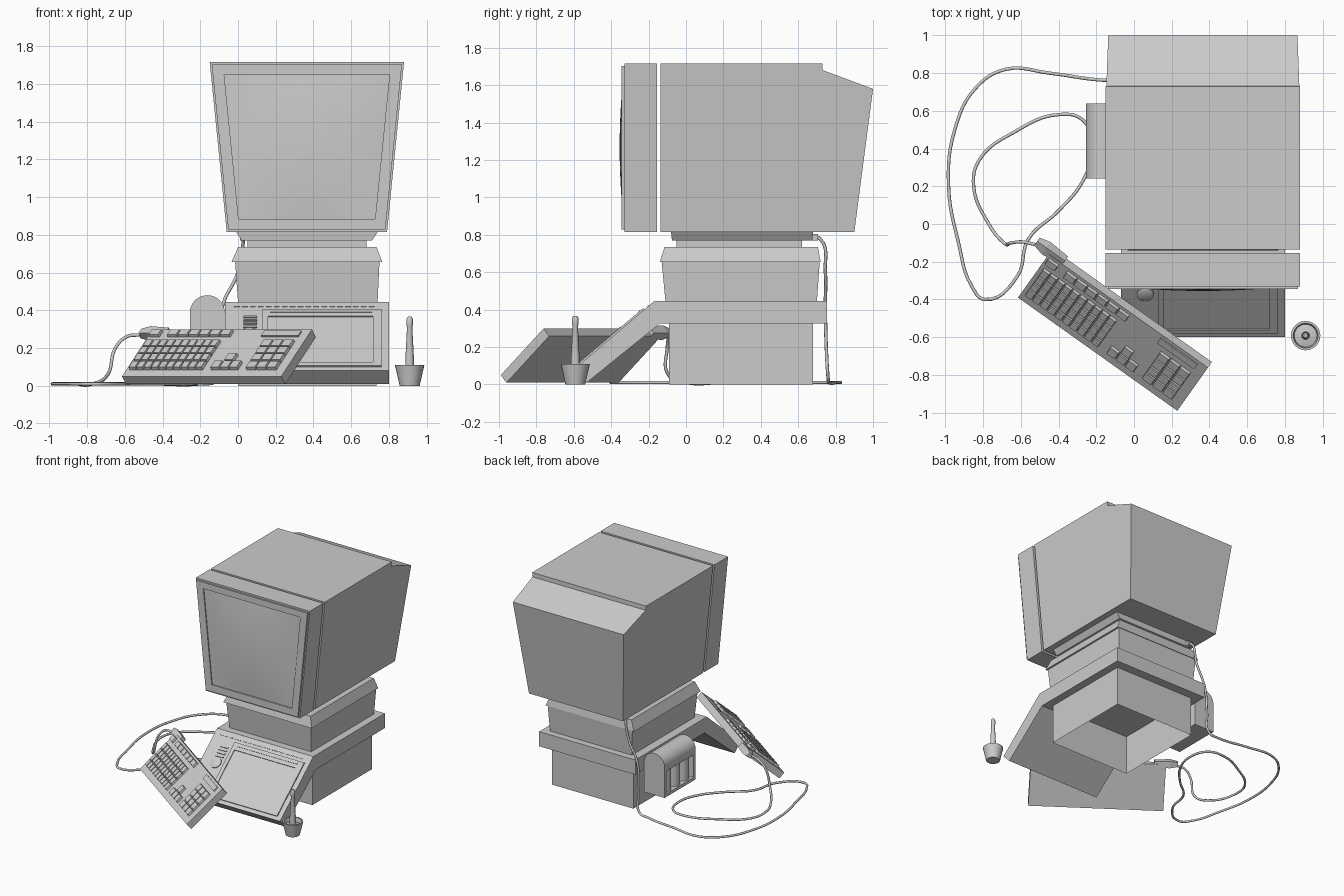
import bpy, bmesh, math
from mathutils import Matrix, Vector

if "Cube" in bpy.data.objects:
    bpy.data.objects.remove(bpy.data.objects["Cube"])


def add(name, bm, mat=None, smooth=False):
    bmesh.ops.recalc_face_normals(bm, faces=bm.faces[:])
    me = bpy.data.meshes.new(name)
    bm.to_mesh(me)
    bm.free()
    ob = bpy.data.objects.new(name, me)
    bpy.context.collection.objects.link(ob)
    if mat is not None:
        ob.matrix_world = mat
    if smooth:
        for p in me.polygons:
            p.use_smooth = True
        bpy.context.view_layer.objects.active = ob
        ob.select_set(True)
        bpy.ops.object.shade_smooth_by_angle(angle=math.radians(40))
        ob.select_set(False)
    return ob


def loft(name, rings, cap0=True, cap1=True, mat=None, smooth=False):
    bm = bmesh.new()
    vs = [[bm.verts.new(p) for p in r] for r in rings]
    n = len(rings[0])
    for a, b in zip(vs, vs[1:]):
        for i in range(n):
            j = (i + 1) % n
            bm.faces.new((a[i], a[j], b[j], b[i]))
    if cap0:
        bm.faces.new(vs[0])
    if cap1:
        bm.faces.new(vs[-1])
    return add(name, bm, mat, smooth)


def rect(x0, x1, y0, y1, z):
    return [(x0, y0, z), (x1, y0, z), (x1, y1, z), (x0, y1, z)]


def add_box(bm, x0, x1, y0, y1, z0, z1, taper=0.0):
    t = taper
    a = [bm.verts.new(p) for p in rect(x0, x1, y0, y1, z0)]
    b = [bm.verts.new(p) for p in rect(x0 + t, x1 - t, y0 + t, y1 - t, z1)]
    bm.faces.new(a)
    bm.faces.new(b)
    for i in range(4):
        j = (i + 1) % 4
        bm.faces.new((a[i], a[j], b[j], b[i]))


def boxes(name, items, mat=None):
    bm = bmesh.new()
    for it in items:
        add_box(bm, *it)
    return add(name, bm, mat)


def lathe(name, profile, loc, mat=None, n=24):
    rings = [[(loc[0] + r * math.cos(2 * math.pi * i / n),
               loc[1] + r * math.sin(2 * math.pi * i / n), loc[2] + z)
              for i in range(n)] for r, z in profile]
    return loft(name, rings, mat=mat, smooth=True)


# Monitor cross-section: sides lean outwards towards the top
def edge(z):
    t = (z - 0.815) / 0.9
    return -0.06 - 0.09 * t, 0.79 + 0.09 * t


def trap(y, zb=0.815, zt=1.715, m=0.0, yt=None):
    yt = y if yt is None else yt
    b, t = edge(zb), edge(zt)
    return [(b[0] + m, y, zb), (b[1] - m, y, zb), (t[1] - m, yt, zt), (t[0] + m, yt, zt)]


# Monitor
loft("monitor_body", [trap(-0.135), trap(0.73), trap(0.731, zt=1.68),
                      trap(0.9, zt=1.58, yt=1.0)])
loft("monitor_bezel", [trap(-0.155), trap(-0.33)])
loft("screen_frame", [trap(-0.329, 0.828, 1.702, 0.01), trap(-0.344, 0.828, 1.702, 0.01),
                      trap(-0.344, 0.885, 1.65, 0.07), trap(-0.334, 0.885, 1.65, 0.07)])

# Bulging screen glass
bm = bmesh.new()
N = 12
grid = []
for j in range(N + 1):
    v = j / N
    z = 0.885 + 0.765 * v
    x0, x1 = edge(z)
    x0, x1 = x0 + 0.07, x1 - 0.07
    grid.append([bm.verts.new((x0 + (x1 - x0) * i / N,
                               -0.335 - 0.02 * (1 - (2 * i / N - 1) ** 2) * (1 - (2 * v - 1) ** 2), z))
                 for i in range(N + 1)])
for j in range(N):
    for i in range(N):
        bm.faces.new((grid[j][i], grid[j][i + 1], grid[j + 1][i + 1], grid[j + 1][i]))
add("screen_glass", bm, smooth=True)

# Stand, stacked from the top down
loft("swivel_plate", [rect(-0.01, 0.74, -0.08, 0.68, 0.815), rect(0.02, 0.71, -0.075, 0.675, 0.77)])
loft("stand_neck", [rect(0.05, 0.68, -0.05, 0.62, 0.77), rect(0.05, 0.68, -0.05, 0.62, 0.735)])
loft("stand_cap", [rect(0.0, 0.735, -0.115, 0.705, 0.735), rect(-0.035, 0.765, -0.14, 0.72, 0.655)])
loft("stand_box", [rect(-0.015, 0.75, -0.13, 0.715, 0.655), rect(0.0, 0.74, -0.11, 0.70, 0.445)])
prof = [(-0.17, 0.445), (-0.60, 0.08), (-0.53, 0.01), (-0.14, 0.325), (0.755, 0.325), (0.755, 0.445)]
loft("console_slab", [[(x, y, z) for y, z in prof] for x in (-0.07, 0.80)])
loft("pedestal", [rect(0.0, 0.735, -0.09, 0.68, 0.325), rect(0.0, 0.735, -0.09, 0.68, 0.0)], cap1=False)

# Sloped console panel details, in the frame of the slope
slope = Matrix.Translation((-0.07, -0.60, 0.08)) @ Matrix.Rotation(math.atan2(0.365, 0.43), 4, 'X')
loft("tablet_frame", [rect(0.20, 0.83, 0.03, 0.495, 0), rect(0.20, 0.83, 0.03, 0.495, 0.010),
                      rect(0.23, 0.785, 0.06, 0.435, 0.010), rect(0.23, 0.785, 0.06, 0.435, 0.003)], mat=slope)
boxes("tablet_slot_bar", [(0.24, 0.78, 0.465, 0.475, 0.008, 0.014)], slope)
boxes("vent_bars", [(0.10, 0.17, y, y + 0.011, -0.002, 0.008) for y in (0.35, 0.377, 0.404, 0.431)], slope)
boxes("panel_dashes", [(0.05 + 0.042 * i, 0.08 + 0.042 * i, 0.52, 0.526, -0.002, 0.004)
                       for i in range(18)], slope)
lathe("dial", [(0.045, -0.002), (0.045, 0.008), (0.036, 0.013)], (0.13, 0.30, 0), slope)

# Side holder: arched top, walls and three tubes
arch = [(-0.0775, 0.35), (-0.2475, 0.35)]
arch = [(-0.07, 0.35)] + [(-0.1625 + 0.0925 * math.cos(a), 0.3875 + 0.0925 * math.sin(a))
                          for a in [math.pi * k / 16 for k in range(17)]] + [(-0.255, 0.35)]
loft("holder_arch", [[(x, y, z) for x, z in arch] for y in (0.24, 0.64)], smooth=True)
boxes("holder_walls", [(-0.255, -0.07, 0.24, 0.265, 0.14, 0.35), (-0.255, -0.07, 0.615, 0.64, 0.14, 0.35),
                       (-0.12, -0.07, 0.265, 0.615, 0.14, 0.35), (-0.255, -0.12, 0.265, 0.615, 0.14, 0.165)])
for i in range(3):
    lathe("holder_tube_%d" % (i + 1), [(0.05, 0.165), (0.05, 0.35)], (-0.195, 0.325 + 0.115 * i, 0), n=16)

# Keyboard, tilted and turned
kb = (Matrix.Translation((-0.615, -0.39, 0.05)) @ Matrix.Rotation(math.radians(-35.4), 4, 'Z')
      @ Matrix.Rotation(math.radians(41.6), 4, 'X'))
L, W = 1.036, 0.375
boxes("keyboard_case", [(0, L, 0, W, -0.055, 0)], kb)
keys = []


def key_block(x0, x1, cols, y0, y1, rows):
    dx, dy = (x1 - x0) / cols, (y1 - y0) / rows
    for c in range(cols):
        for r in range(rows):
            x, y = x0 + c * dx, y0 + r * dy
            keys.append((x + 0.002, x + dx - 0.002, y + 0.002, y + dy - 0.002, -0.002, 0.018, 0.003))


key_block(0.02, 0.50, 10, 0.05, 0.28, 4)
key_block(0.01, 0.08, 1, 0.31, 0.36, 1)
key_block(0.13, 0.54, 6, 0.31, 0.36, 1)
key_block(0.55, 0.73, 3, 0.05, 0.11, 1)
key_block(0.61, 0.67, 1, 0.11, 0.17, 1)
key_block(0.78, 0.98, 3, 0.05, 0.28, 4)
boxes("keys", keys, kb)
boxes("keyboard_light_strip", [(0.74, 0.98, 0.315, 0.355, -0.002, 0.008)], kb)
loft("keyboard_plug", [[(x, y, z) for y, z in ((W - s, -0.03 - s), (W + s, -0.03 - s), (W + s, -0.03 + s), (W - s, -0.03 + s))]
                       for x, s in ((0.09, 0.022), (-0.03, 0.028), (-0.09, 0.018))], mat=kb)

# One long cable: monitor, floor loop, behind the holder, keyboard
path = [(.03, .66, .785), (.03, .715, .78), (.0, .745, .6), (-.08, .745, .43), (-.1, .75, .2), (-.11, .76, .03),
        (-.2, .765, .01), (-.45, .80, .01), (-.68, .82, .01), (-.84, .72, .01), (-.95, .5, .01),
        (-.983, .2, .01), (-.93, -.1, .01), (-.86, -.33, .01), (-.79, -.40, .01), (-.62, -.28, .01),
        (-.56, -.08, .01), (-.4, .07, .01), (-.27, .23, .01), (-.22, .4, .01), (-.27, .55, .01),
        (-.4, .58, .01), (-.63, .49, .01), (-.82, .34, .01), (-.85, .2, .01), (-.77, .0, .01),
        (-.69, -.10, .06), (-.65, -.10, .2), (-.59, -.095, .26), (-.52, -.11, .27)]
cu = bpy.data.curves.new("cable", 'CURVE')
cu.dimensions = '3D'
cu.bevel_depth = 0.009
cu.bevel_resolution = 2
cu.resolution_u = 6
cu.use_fill_caps = True
sp = cu.splines.new('BEZIER')
sp.bezier_points.add(len(path) - 1)
for bp, p in zip(sp.bezier_points, path):
    bp.co = p
    bp.handle_left_type = bp.handle_right_type = 'AUTO'
bpy.context.collection.objects.link(bpy.data.objects.new("cable", cu))
boxes("cable_socket", [(0.01, 0.05, 0.665, 0.705, 0.77, 0.805)])

# Pot with a pen standing in it
c = (0.91, -0.592, 0)
lathe("pot", [(0.053, 0.0), (0.078, 0.11), (0.066, 0.11), (0.060, 0.075), (0.02, 0.085)], c)
lathe("pen", [(0.023, 0.08), (0.023, 0.14), (0.014, 0.31), (0.018, 0.325), (0.017, 0.355), (0.010, 0.366)], c, n=12)
